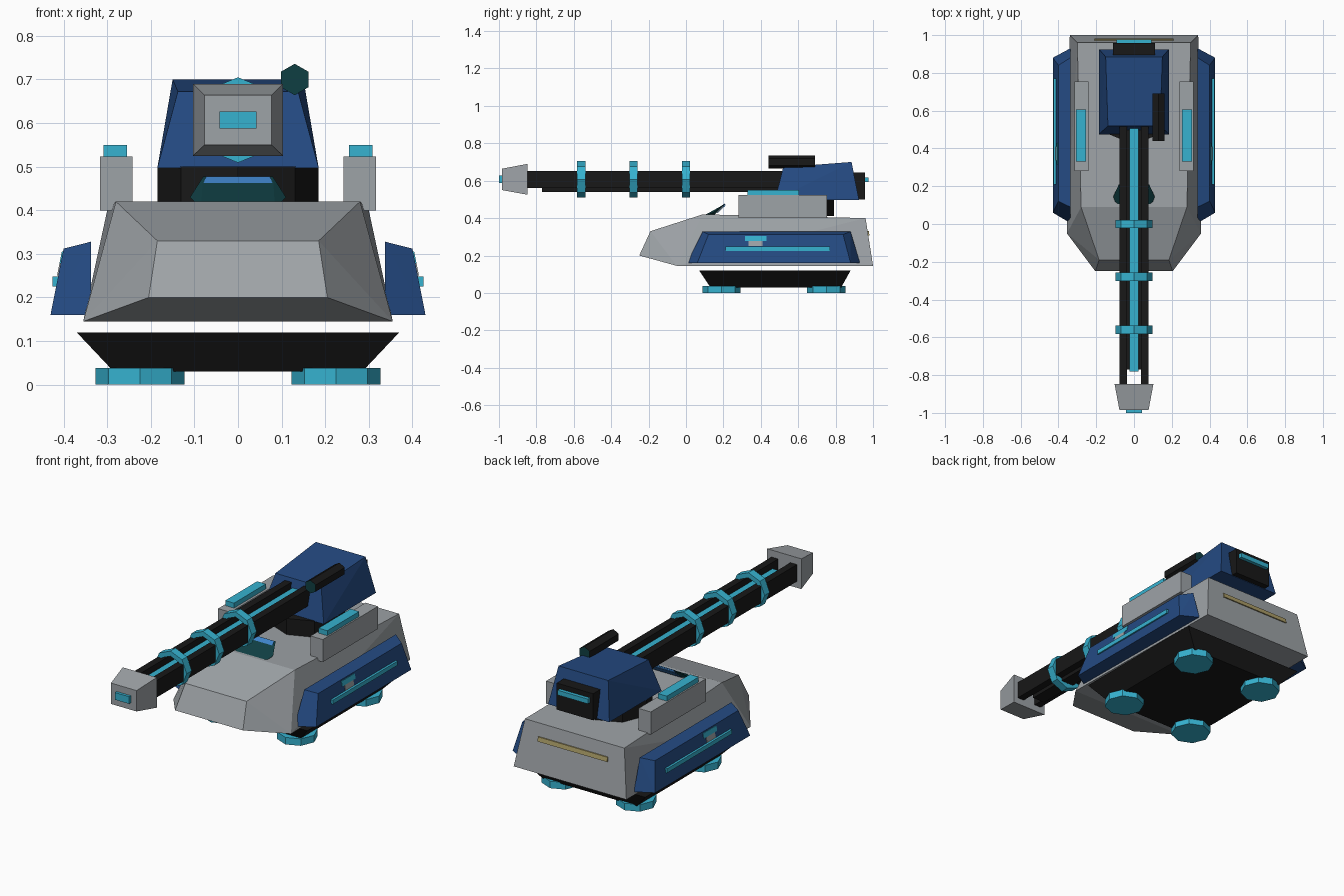
import bpy, bmesh, math
from mathutils import Vector

if "Cube" in bpy.data.objects:
    bpy.data.objects.remove(bpy.data.objects["Cube"])

def mat(name, r, g, b):
    m = bpy.data.materials.new(name)
    lin = [((c / 255 + 0.055) / 1.055) ** 2.4 for c in (r, g, b)]
    m.diffuse_color = (*lin, 1)
    m.use_nodes = True
    m.node_tree.nodes["Principled BSDF"].inputs["Base Color"].default_value = m.diffuse_color
    return m

GREY = mat("armour_grey", 158, 163, 167)
BLUE = mat("deep_blue", 36, 74, 130)
CYAN = mat("glow_cyan", 54, 178, 208)
BLACK = mat("near_black", 24, 24, 24)
TEAL = mat("dark_teal", 15, 62, 66)
SKY = mat("screen_blue", 62, 130, 200)
TAN = mat("stripe_tan", 172, 158, 104)

def finish(name, bm, *mats):
    bmesh.ops.recalc_face_normals(bm, faces=bm.faces)
    me = bpy.data.meshes.new(name)
    bm.to_mesh(me)
    bm.free()
    for m in mats:
        me.materials.append(m)
    ob = bpy.data.objects.new(name, me)
    bpy.context.collection.objects.link(ob)
    return ob

def solid(name, pts, *mats):
    """Convex solid around a few corner points."""
    bm = bmesh.new()
    for p in pts:
        bm.verts.new(p)
    bmesh.ops.convex_hull(bm, input=bm.verts[:])
    bmesh.ops.dissolve_limit(bm, angle_limit=0.01, verts=bm.verts[:], edges=bm.edges[:])
    return finish(name, bm, *mats)

def sym(*pts):
    """Points plus their mirror images across x = 0."""
    return [(s * x, y, z) for x, y, z in pts for s in (1, -1)]

def box(name, x, y, z, m):
    return solid(name, [(a, b, c) for a in x for b in y for c in z], m)

def pair(name, pts, m):
    for s, side in ((1, "right"), (-1, "left")):
        solid(f"{side}_{name}", [(s * x, y, z) for x, y, z in pts], m)

def corners(x, y, z):
    return [(a, b, c) for a in x for b in y for c in z]

def prism(name, n, r, centre, h, axis, *mats):
    """Regular prism along y or z, with its first corner on +x (z) or up (y)."""
    pts = []
    for i in range(n):
        a = 2 * math.pi * i / n
        for t in (-h / 2, h / 2):
            p = (r * math.cos(a), r * math.sin(a), t) if axis == 'z' else (r * math.sin(a), t, r * math.cos(a))
            pts.append(Vector(centre) + Vector(p))
    return solid(name, pts, *mats)

# Hull
solid("hull", sym((.185, -.19, .33), (.205, -.25, .20), (.28, .09, .42),
                  (.355, -.05, .145), (.30, .96, .40), (.34, 1, .145)), GREY)
solid("rear_stripe", sym((.21, .977, .332), (.21, .981, .308),
                         (.21, .967, .332), (.21, .971, .308)), TAN)

# Chassis and hover pads
solid("chassis", sym((.37, .07, .12), (.37, .88, .12), (.285, .13, .03), (.285, .83, .03)), BLACK)
for sx in (1, -1):
    for y in (.19, .75):
        prism("hover_pad", 8, .102, (sx * .225, y, .019), .038, 'z', CYAN)

# Side armour with glowing strip and small emblem-free marker plates
pair("side_armour", [(.337, .005, .16), (.337, .93, .16), (.337, .09, .328), (.337, .88, .328),
                     (.43, .06, .16), (.43, .88, .16), (.40, .12, .312), (.40, .84, .312)], BLUE)
pair("side_strip", corners((.39, .425), (.21, .77), (.225, .248)), CYAN)
for nm, y0, y1, z0, z1, m in (("marker_upper", .315, .43, .278, .305, CYAN),
                              ("marker_lower", .335, .41, .25, .278, GREY)):
    pair(nm, [(.43 - (z - .16) * .2 + d, y, z) for d in (-.004, .003)
              for y in (y0, y1) for z in (z0, z1)], m)

# Deck pods
pair("deck_pod", corners((.242, .316), (.28, .755), (.40, .523)), GREY)
pair("pod_light", corners((.255, .308), (.33, .605), (.52, .55)), CYAN)

# Front viewing screen: teal wedge with a blue upper plate
solid("viewer", sym((.085, .08, .405), (.11, .145, .43), (.08, .21, .477), (.085, .14, .405)), TEAL)
solid("viewer_screen", sym((.082, .172, .454), (.073, .206, .478),
                           (.082, .177, .447), (.073, .211, .472)), SKY)
solid("viewer_back", sym((.075, .206, .468), (.085, .165, .428),
                         (.075, .212, .468), (.085, .171, .428)), SKY)

# Turret
prism("turret_ring", 8, .185, (0, .605, .455), .09, 'z', BLACK)
solid("turret", sym((.185, .475, .497), (.185, .925, .497),
                    (.138, .52, .672), (.15, .885, .70)), BLUE)
box("rear_vent", (-.11, .11), (.85, .958), (.50, .645), BLACK)
box("vent_light", (-.092, .092), (.95, .977), (.592, .618), CYAN)

# Scope on the turret roof, teal on its end faces
scope = prism("scope", 6, .036, (.13, .565, .70), .25, 'y', BLACK, TEAL)
for p in scope.data.polygons:
    p.material_index = int(abs(p.normal.y) > .9)

# Cannon rails, core and muzzle
pair("cannon_rail", corners((.037, .077), (-.86, .52), (.56, .652)), BLACK)
box("lower_rail", (-.037, .037), (-.77, .52), (.54, .59), BLACK)
box("cannon_core", (-.025, .025), (-.78, .505), (.585, .628), CYAN)
solid("muzzle", sym((.077, -.985, .55), (.077, -.985, .664),
                    (.103, -.847, .525), (.103, -.847, .69)), GREY)
box("muzzle_light", (-.043, .043), (-1, -.97), (.588, .627), CYAN)

# Accelerator rings, each an open eight-sided band
for y0 in (0, -.28, -.56):
    bm = bmesh.new()
    loops = []
    for i in range(8):
        a = math.pi * i / 4
        loops.append([bm.verts.new((r * math.sin(a), y0 + t, .607 + r * math.cos(a)))
                      for r, t in ((.098, -.022), (.098, .022), (.07, .022), (.07, -.022))])
    for i in range(8):
        p, q = loops[i], loops[(i + 1) % 8]
        for k in range(4):
            bm.faces.new((p[k], p[(k + 1) % 4], q[(k + 1) % 4], q[k]))
    finish("accelerator_ring", bm, CYAN)
